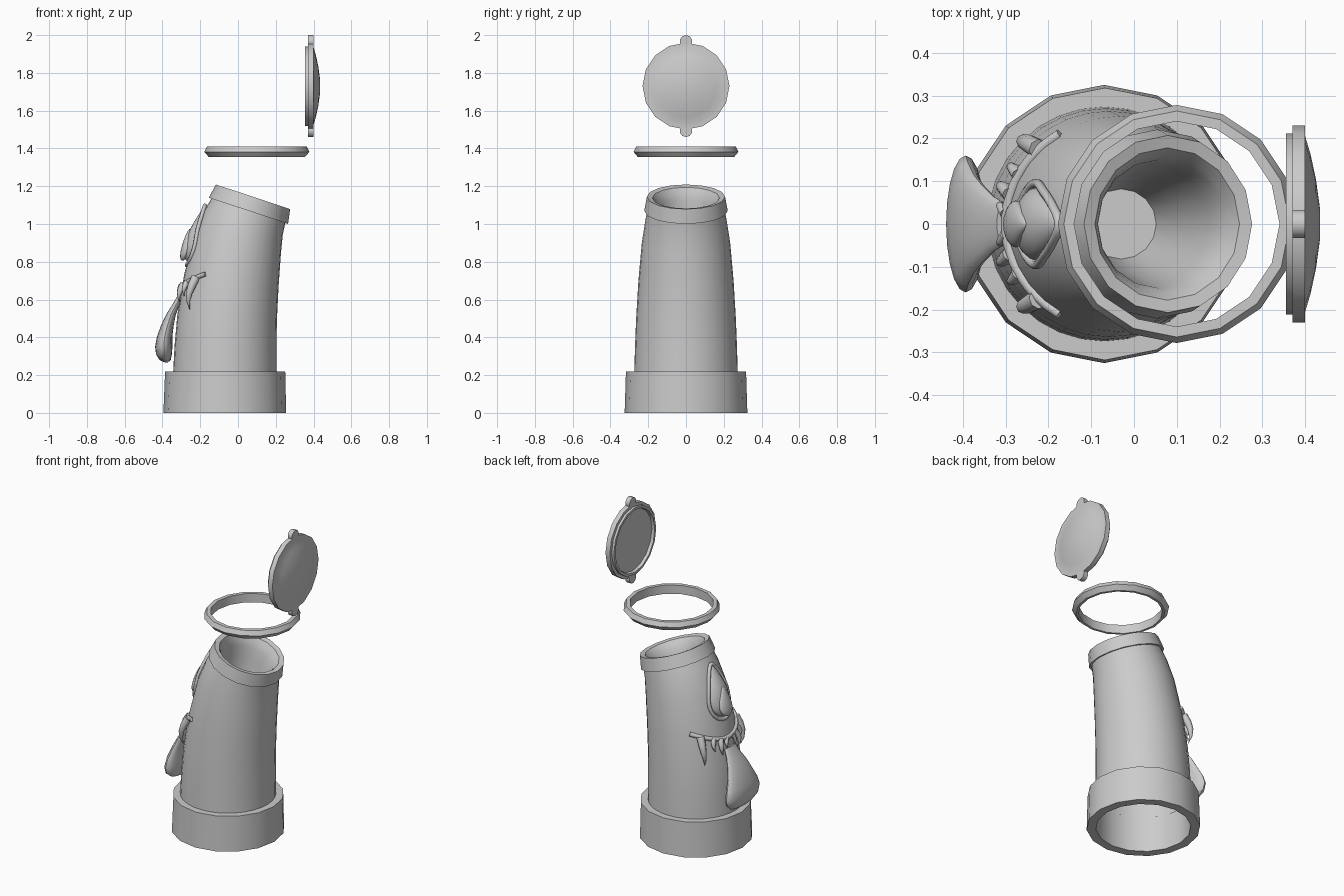
import bpy, bmesh, math
from mathutils import Vector

cube = bpy.data.objects.get("Cube")
if cube:
    bpy.data.objects.remove(cube, do_unlink=True)

grey = bpy.data.materials.new("plain_grey")
grey.use_nodes = True
grey.diffuse_color = (0.6, 0.6, 0.6, 1)
grey.node_tree.nodes["Principled BSDF"].inputs["Base Color"].default_value = (0.6, 0.6, 0.6, 1)


def finish(bm, name, angle=38):
    bmesh.ops.recalc_face_normals(bm, faces=bm.faces)
    mesh = bpy.data.meshes.new(name)
    bm.to_mesh(mesh)
    bm.free()
    mesh.materials.append(grey)
    obj = bpy.data.objects.new(name, mesh)
    bpy.context.collection.objects.link(obj)
    bpy.ops.object.select_all(action='DESELECT')
    obj.select_set(True)
    bpy.context.view_layer.objects.active = obj
    bpy.ops.object.shade_smooth_by_angle(angle=math.radians(angle))
    return obj


def loft(name, sections, n=16, caps=(False, False), closed=False):
    """Sections are (x, z, radius, tilt about y, optional y radius)."""
    bm = bmesh.new()
    rings = []
    for x, z, r, tilt, *wide in sections:
        ry = wide[0] if wide else r
        ring = []
        for i in range(n):
            a = math.tau * i / n
            u = r * math.cos(a)
            ring.append(bm.verts.new((x + u * math.cos(tilt), ry * math.sin(a), z - u * math.sin(tilt))))
        rings.append(ring)
    pairs = list(zip(rings, rings[1:]))
    if closed:
        pairs.append((rings[-1], rings[0]))
    for a, b in pairs:
        for i in range(n):
            j = (i + 1) % n
            bm.faces.new((a[i], a[j], b[j], b[i]))
    if caps[0]:
        bm.faces.new(rings[0])
    if caps[1]:
        bm.faces.new(rings[-1])
    return finish(bm, name)


def surface(y, z, out=0.0):
    """Point on the face side of the tube."""
    prof = ((.2, -.345, .275), (.5, -.325, .265), (.7, -.285, .255), (.96, -.228, .235), (1.15, -.15, .205))
    for (z0, x0, r0), (z1, x1, r1) in zip(prof, prof[1:]):
        if z <= z1 or z1 == prof[-1][0]:
            t = (z - z0) / (z1 - z0)
            left, r = x0 + t * (x1 - x0), r0 + t * (r1 - r0)
            break
    return Vector((left + r - math.sqrt(max(r * r - y * y, 0)) - out, y, z))


def sweep(name, points, radii, n=8, closed=False):
    """Round strand through points."""
    bm = bmesh.new()
    rings = []
    m = len(points)
    for k, (p, r) in enumerate(zip(points, radii)):
        after = points[(k + 1) % m] if closed else points[min(k + 1, m - 1)]
        before = points[k - 1] if closed else points[max(k - 1, 0)]
        t = (after - before).normalized()
        u = t.cross(Vector((1, 0, 0))).normalized()
        v = t.cross(u)
        rings.append([bm.verts.new(p + r * (u * math.cos(math.tau * i / n) + v * math.sin(math.tau * i / n)))
                      for i in range(n)])
    pairs = list(zip(rings, rings[1:]))
    if closed:
        pairs.append((rings[-1], rings[0]))
    else:
        bm.faces.new(rings[0])
        bm.faces.new(rings[-1])
    for a, b in pairs:
        for i in range(n):
            j = (i + 1) % n
            bm.faces.new((a[i], a[j], b[j], b[i]))
    return finish(bm, name, 60)


# Hollow base collar
loft("base_collar", [(-.07, 0, .325, 0), (-.068, .22, .318, 0), (-.068, .22, .272, 0), (-.07, 0, .272, 0)], closed=True)

# Bent tube body
loft("tube_body", [(-.07, .18, .275, 0), (-.066, .35, .27, .02), (-.058, .5, .264, .06), (-.035, .7, .252, .14),
                   (0, .9, .234, .24), (.03, 1.01, .217, .3), (.055, 1.07, .206, .32)], n=32)

# Tilted lip with the funnel inside
TILT = .32
lip = []
for along, r in ((0, .205), (0, .221), (.078, .207), (.072, .178), (.045, .162), (.01, .15), (-.05, .142)):
    lip.append((.055 + along * math.sin(TILT), 1.07 + along * math.cos(TILT), r, TILT))
lip += [(0, .82, .115, .2), (-.03, .62, .082, 0)]
loft("lip_and_funnel", lip, caps=(False, True))

# Floating ring above the mouth of the tube
loft("floating_ring", [(.1, 1.41, .24, 0), (.1, 1.41, .264, 0), (.1, 1.382, .278, 0),
                       (.1, 1.355, .255, 0), (.1, 1.355, .24, 0)], closed=True)

# Upright lid with raised back rim and domed front
Q = math.pi / 2
LZ = 1.73
loft("lid", [(.372, LZ, .192, Q), (.355, LZ, .196, Q), (.355, LZ, .211, Q), (.37, LZ, .211, Q), (.37, LZ, .23, Q),
             (.4, LZ, .23, Q), (.4, LZ, .205, Q), (.412, LZ, .165, Q), (.425, LZ, .105, Q), (.434, LZ, .04, Q)],
     caps=(True, True))
for side, label in ((1, "top"), (-1, "bottom")):
    z = LZ + side * .236
    loft("lid_tab_" + label, [(.37, z, .034, Q), (.4, z, .034, Q)], n=10, caps=(True, True))

# Single eye: bulging teardrop, raised rim and inner droplet


def teardrop(name, zc, half_h, half_w, bulge, lift):
    bm = bmesh.new()
    bmesh.ops.create_uvsphere(bm, u_segments=20, v_segments=14, radius=1)
    for v in bm.verts:
        x, y, z = v.co
        wide = half_w * y * (1 - .5 * z)
        v.co = surface(wide, zc + half_h * z, lift - bulge * x * (1 - .35 * z))
    return finish(bm, name, 60)


teardrop("eyeball", .945, .145, .078, .034, 0)
teardrop("eye_droplet", .89, .085, .05, .02, .032)
rim = []
for i in range(28):
    a = math.tau * i / 28
    rim.append(surface(.088 * math.sin(a) * (1 - .45 * math.cos(a)), .94 + .158 * math.cos(a), .004))
sweep("eye_rim", rim, [.011] * len(rim), closed=True)


# Smiling mouth strand
def mouth(y, out=.008):
    return surface(y, .675 + .06 * (y / .21) ** 2, out)


ys = [-.21 + .42 * i / 20 for i in range(21)]
sweep("mouth_lip", [mouth(y) for y in ys], [.013] * len(ys))

# Mirrored curved teeth
for side, label in ((1, "left"), (-1, "right")):
    for name, y, length, r in (("fang", .175, .17, .024), ("side_tooth", .115, .075, .016),
                               ("inner_tooth", .07, .095, .018), ("front_tooth", .025, .06, .014)):
        root = mouth(side * y, .012)
        pts = [root + Vector((-.04 * math.sin(t * 2.2) * length / .17, side * .018 * math.sin(t * 3), -length * t))
               for t in (0, .25, .5, .75, 1)]
        sweep(name + "_" + label, pts, [r, r * .9, r * .7, r * .4, .001], n=8)

# Hanging tongue, narrow at the root and broad at the tip
loft("tongue", [(-.305, .615, .016, .3, .05), (-.33, .57, .02, 0, .065), (-.355, .52, .026, 0, .09),
                (-.375, .46, .034, 0, .115), (-.389, .4, .041, 0, .145), (-.393, .35, .046, 0, .16),
                (-.392, .31, .042, 0, .148), (-.386, .28, .03, 0, .11), (-.38, .268, .01, 0, .05)],
     n=20, caps=(True, True))
